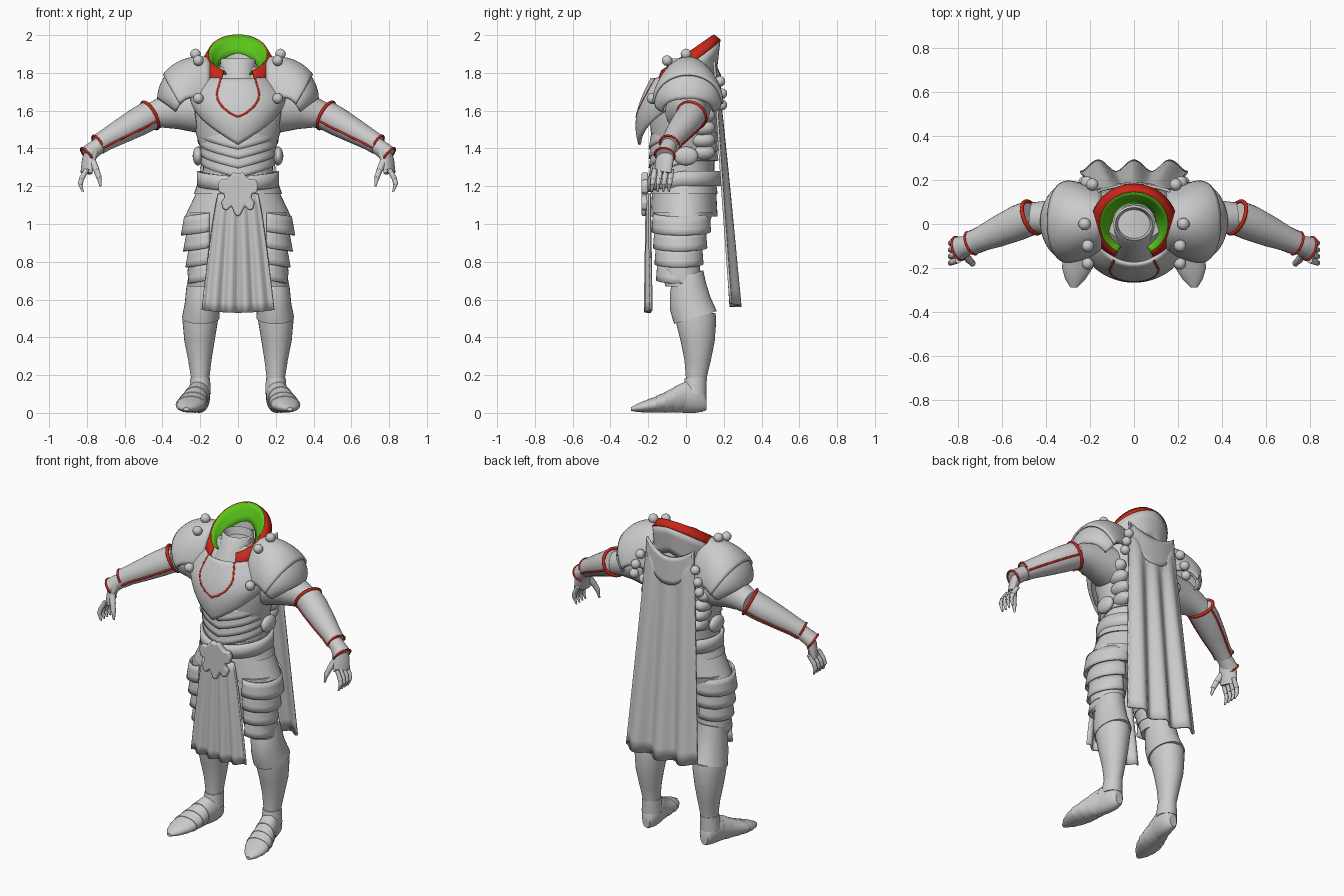
import bpy, bmesh
from math import sin, cos, pi
from mathutils import Vector as V

if "Cube" in bpy.data.objects:
    bpy.data.objects.remove(bpy.data.objects["Cube"])


def material(name, col):
    m = bpy.data.materials.new(name)
    m.diffuse_color = col
    m.use_nodes = True
    m.node_tree.nodes["Principled BSDF"].inputs["Base Color"].default_value = m.diffuse_color
    return m


RED, GREEN = material("red", (0.6, 0.02, 0.01, 1)), material("green", (0.1, 0.55, 0.01, 1))


def finish(name, bm, mat=None, mirror=False, thick=0):
    bmesh.ops.recalc_face_normals(bm, faces=bm.faces)
    me = bpy.data.meshes.new(name)
    bm.to_mesh(me)
    bm.free()
    me.shade_smooth()
    me.set_sharp_from_angle(angle=0.7)
    ob = bpy.data.objects.new(name, me)
    bpy.context.collection.objects.link(ob)
    if mat:
        me.materials.append(mat)
    if thick:
        s = ob.modifiers.new("thick", 'SOLIDIFY')
        s.thickness, s.offset = thick, 0
    if mirror:
        ob.modifiers.new("mirror", 'MIRROR')
    return ob


def oval(p, d, n=32):
    """Points of an oval ring (x, y, z, ra, rb) square to direction d."""
    d = V(d).normalized()
    side = d.cross(V((0, 0, 1))) if abs(d.z) < 0.99 else V((1, 0, 0))
    side.normalize()
    up = side.cross(d)
    return [V(p[:3]) + side * p[3] * cos(2 * pi * k / n) + up * p[4] * sin(2 * pi * k / n)
            for k in range(n)]


def tube(name, rings, axis=None, lip=0, mirror=True, n=32, mat=None):
    """Loft ovals; lip makes every segment an overlapping plate."""
    d = axis or V(rings[-1][:3]) - V(rings[0][:3])
    if lip:
        out = []
        for a, b in zip(rings, rings[1:]):
            out += [(*a[:3], a[3] * (1 - lip), a[4] * (1 - lip)),
                    (*b[:3], b[3] * (1 + lip), b[4] * (1 + lip))]
        rings = out
    bm = bmesh.new()
    vs = [[bm.verts.new(c) for c in oval(r, d, n)] for r in rings]
    for a, b in zip(vs, vs[1:]):
        for k in range(n):
            bm.faces.new((a[k], a[(k + 1) % n], b[(k + 1) % n], b[k]))
    bm.faces.new(vs[0])
    bm.faces.new(vs[-1])
    return finish(name, bm, mat, mirror)


def sheet(name, fn, nu=32, nv=8, thick=0.012, mirror=False, mat=None):
    """Surface fn(u, v) with u in -1..1 and v in 0..1."""
    bm = bmesh.new()
    g = [[bm.verts.new(fn(2 * i / nu - 1, j / nv)) for j in range(nv + 1)] for i in range(nu + 1)]
    for i in range(nu):
        for j in range(nv):
            bm.faces.new((g[i][j], g[i + 1][j], g[i + 1][j + 1], g[i][j + 1]))
    return finish(name, bm, mat, mirror, thick)


def trim(name, pts, r=0.008, closed=False):
    """Red piping along a path, on both sides of the body."""
    cu = bpy.data.curves.new(name, 'CURVE')
    cu.dimensions, cu.bevel_depth, cu.bevel_resolution = '3D', r, 2
    for s in (1, -1):
        sp = cu.splines.new('POLY')
        sp.points.add(len(pts) - 1)
        for q, p in zip(sp.points, pts):
            q.co = (s * p[0], p[1], p[2], 1)
        sp.use_cyclic_u = closed
    cu.materials.append(RED)
    bpy.context.collection.objects.link(bpy.data.objects.new(name, cu))


def ball(name, c, r):
    bm = bmesh.new()
    bmesh.ops.create_uvsphere(bm, u_segments=20, v_segments=12, radius=1)
    for v in bm.verts:
        v.co = V([v.co[k] * r[k] + c[k] for k in range(3)])
    finish(name, bm, None, True)


# torso and neck
tube("torso", [(0, -.01, 1.15, .2, .16), (0, -.01, 1.3, .185, .16), (0, -.01, 1.42, .205, .17),
               (0, -.01, 1.52, .235, .18), (0, 0, 1.62, .25, .185), (0, .01, 1.72, .24, .165),
               (0, .03, 1.80, .19, .13), (0, .035, 1.83, .15, .11)], (0, 0, 1), mirror=False)
tube("neck", [(0, -.03, 1.64, .15, .17), (0, -.025, 1.74, .115, .14), (0, -.01, 1.82, .092, .1),
              (0, 0, 1.865, .095, .085), (0, 0, 1.875, .085, .075), (0, 0, 1.78, .06, .055)],
     (0, 0, 1), mirror=False)


# collar, open at the front; radius and height above the tilted rim plane per row
def collar(rows):
    def fn(u, v):
        a = u * (pi - .5)
        (r0, h0), (r1, h1) = rows
        r, h = r0 + (r1 - r0) * v, h0 + (h1 - h0) * v
        y = r * cos(a)
        return (r * 1.07 * sin(a), y, 1.9 + .69 * y + h * (1 + .3 * abs(sin(a))))
    return fn


sheet("collar_wall", collar(((.16, -.2), (.178, -.052))), 48, 4, .008)
sheet("collar_rim", collar(((.181, -.052), (.146, 0))), 48, 2, .008, mat=RED)
sheet("collar_lining", collar(((.145, 0), (.095, -.06))), 48, 3, .006, mat=GREEN)


# breastplate with its red neckline
def breast(u, v):
    a, s = u * 1.3, .68 + .34 * sin(v * 2.2)
    zb = 1.42 + .2 * abs(u)
    return (.25 * s * sin(a), -.02 - .235 * s * cos(a), 1.77 + (zb - 1.77) * v)


sheet("breastplate", breast, 40, 14, .015)
trim("neckline", [V(breast(u, v)) + V((0, -.004, 0)) for u, v in
                  ((.42, 0), (.41, .15), (.4, .3), (.36, .4), (.27, .5), (.14, .56), (0, .58))], .007)

# waist plates, belt and side discs
for i in range(4):
    sheet(f"waist_plate_{i}", lambda u, v: (
        (.195 - .004 * i + .01 * v) * sin(u * 2.9), -.01 - (.172 + .01 * v) * cos(u * 2.9),
        1.46 - .05 * i - .065 * v + .09 * min(abs(u) * 1.6, 1)), 48, 3)
sheet("belt", lambda u, v: (.208 * sin(u * pi), -.01 - .184 * cos(u * pi),
                            1.25 - .08 * v + .03 * min(1, abs(u) * 2)), 48, 2, .02)
ball("side_disc", (.212, .0, 1.36), (.028, .065, .05))
for i in range(4):
    ball("flank_muscle", (.155 + .015 * i, .085, 1.38 + .065 * i), (.045, .07, .042))

# buckle
half = [(0, 1.265), (.025, 1.275), (.045, 1.25), (.06, 1.235), (.095, 1.235), (.108, 1.205), (.1, 1.165),
        (.075, 1.16), (.07, 1.14), (.088, 1.115), (.08, 1.08), (.06, 1.07), (.035, 1.095), (.015, 1.05), (0, 1.04)]
bm = bmesh.new()
f = bm.faces.new([bm.verts.new((x, -.235, z)) for x, z in half + [(-x, z) for x, z in half[-2:0:-1]]])
ex = bmesh.ops.extrude_face_region(bm, geom=[f])
bmesh.ops.translate(bm, vec=(0, .035, 0), verts=[g for g in ex["geom"] if isinstance(g, bmesh.types.BMVert)])
b = finish("buckle", bm).modifiers.new("bevel", 'BEVEL')
b.width, b.segments = .008, 2

# cloth: front tabard and back cape
sheet("tabard", lambda u, v: ((.105 + .085 * v ** .8) * u,
                              -.205 + .014 * cos(u * 9 * pi / 2) * (.3 + .7 * v) + .012 * u * u,
                              1.16 + (.53 + .015 * u * u - 1.16) * v), 64, 12, .01)
sheet("cape", lambda u, v: ((.16 + .085 * v) * u,
                            .172 + .09 * v + .026 * v ** .6 * cos(3 * pi * u) - .02 * u * u * (1 - v),
                            (1.7 + .15 * u * u) * (1 - v) + (.56 + .02 * u * u) * v), 64, 16, .012)
sheet("cape_yoke", lambda u, v: (.165 * u, .178 - .03 * u * u + .006 * v,
                                 1.79 + .07 * u * u - (.17 - .1 * abs(u) ** 3) * v), 32, 6, .012)


# shoulder guards in two overlapping layers, narrowing towards neck and arm
def guard(v0, v1, off):
    def fn(u, v):
        t = (v0 + (v1 - v0) * v) * pi / 2
        a = u * 1.5
        top = 1.895 - .23 * (1 - cos(t)) + off - .025 * (1 - sin(t)) ** 2
        zb = 1.62 + .03 * sin(3 * t) * abs(u)
        wide = (.135 + .06 * sin(t) + off) * (1 - .32 * (t / 1.57) ** 4)
        return (.15 + (.275 + off) * sin(t) * (1 - .35 * u * u), .01 + wide * sin(a),
                zb + (top - zb) * cos(a) ** .9)
    return fn


sheet("shoulder_guard", guard(0, .66, .007), 32, 12, .012, True)
sheet("shoulder_guard_lower", guard(.4, 1.0, -.003), 32, 10, .012, True)
for c in ((.225, .0, 1.9), (.21, -.1, 1.865), (.21, -.18, 1.665),
          (.215, .19, 1.69), (.19, .18, 1.755), (.225, .19, 1.63)):
    ball("shoulder_stud", c, (.028, .028, .028))

# arms
tube("upper_arm", [(.22, .01, 1.6, .12, .12), (.33, .02, 1.605, .095, .103),
                   (.41, .03, 1.59, .076, .08), (.47, .03, 1.57, .068, .068)])
fore = [(.465, .03, 1.575, .079, .079), (.53, .005, 1.54, .08, .076), (.62, -.035, 1.49, .07, .066),
        (.70, -.07, 1.445, .056, .056), (.74, -.087, 1.42, .054, .054)]
cuff = [(.72, -.085, 1.425, .042, .042), (.77, -.1, 1.39, .046, .044), (.80, -.112, 1.365, .054, .046)]
tube("forearm", fore)
tube("wrist_cuff", cuff)
fd, cd = V(fore[-1][:3]) - V(fore[0][:3]), V(cuff[-1][:3]) - V(cuff[0][:3])
trim("elbow_trim", oval(fore[0], fd), .009, True)
trim("forearm_end_trim", oval(fore[-1], fd)[:17], .006)
trim("cuff_trim", oval(cuff[-1], cd), .006, True)
for k in (30, 18):
    trim("forearm_trim", [oval(r, fd)[k] for r in fore], .006)

# hands
tube("palm", [(.765, -.1, 1.4, .042, .032), (.79, -.113, 1.34, .052, .03), (.803, -.122, 1.27, .05, .022)])
for i in range(4):
    y = -.165 + .03 * i
    tube("finger", [(.80, y, 1.29, .014, .015), (.828, y - .008, 1.24, .014, .014),
                    (.835, y - .012, 1.21, .012, .013), (.822, y - .016, 1.172, .005, .006)],
         lip=.06, n=12)
tube("thumb", [(.775, -.135, 1.345, .02, .02), (.75, -.165, 1.285, .016, .017),
               (.735, -.18, 1.245, .014, .014), (.728, -.185, 1.2, .005, .005)], lip=.05, n=12)

# hips, thighs and outer thigh plates
tube("hip_plates", [(0, -.01, 1.27, .2, .165), (0, -.01, 1.16, .228, .174), (0, -.01, 1.04, .275, .174)],
     (0, 0, 1), .02, False, 48)
tube("thigh", [(.145, -.01, 1.06, .125, .155), (.15, -.03, .96, .117, .14), (.158, -.04, .88, .106, .124),
               (.168, -.035, .8, .098, .11), (.176, -.025, .73, .09, .1), (.18, -.015, .67, .083, .092)],
     (0, 0, 1), .02)
for i in range(4):
    sheet("thigh_plate", lambda u, v: (
        .155 + (.125 - .012 * i + .018 * v) * cos(u * 1.6),
        -.025 - .006 * i + (.145 - .014 * i + .008 * v) * sin(u * 1.6),
        1.05 - .085 * i - .1 * v + .02 * (u * u - .5)), 24, 3, .01, True)

# knees, greaves and feet
tube("knee_guard", [(.183, .01, .73, .078, .085), (.188, .01, .66, .086, .1), (.192, .022, .58, .09, .112),
                    (.197, .05, .505, .1, .118)], (0, -.3, 1))
tube("greave", [(.198, .05, .53, .094, .106), (.2, .052, .49, .094, .108), (.204, .062, .38, .08, .09),
                (.202, .062, .28, .062, .07), (.2, .054, .18, .048, .054), (.2, .052, .1, .046, .052)],
     (0, 0, 1))
tube("ankle", [(.2, .052, .185, .052, .058), (.202, .045, .1, .058, .064)], (0, 0, 1))
tube("heel", [(.2, .108, .055, .025, .04), (.2, .09, .075, .042, .068), (.202, .05, .085, .054, .085),
              (.21, 0, .084, .06, .084), (.22, -.04, .075, .062, .073)], (0, -1, 0))
tube("toe_plates", [(.212, -.0, .086, .06, .083), (.228, -.06, .07, .068, .068), (.24, -.11, .056, .076, .054),
                    (.25, -.16, .045, .078, .043)], (0, -1, 0), .025)
tube("toe_cap", [(.248, -.15, .046, .076, .044), (.258, -.2, .037, .07, .035), (.267, -.25, .028, .047, .024),
                 (.274, -.29, .02, .015, .01)], (0, -1, 0))
